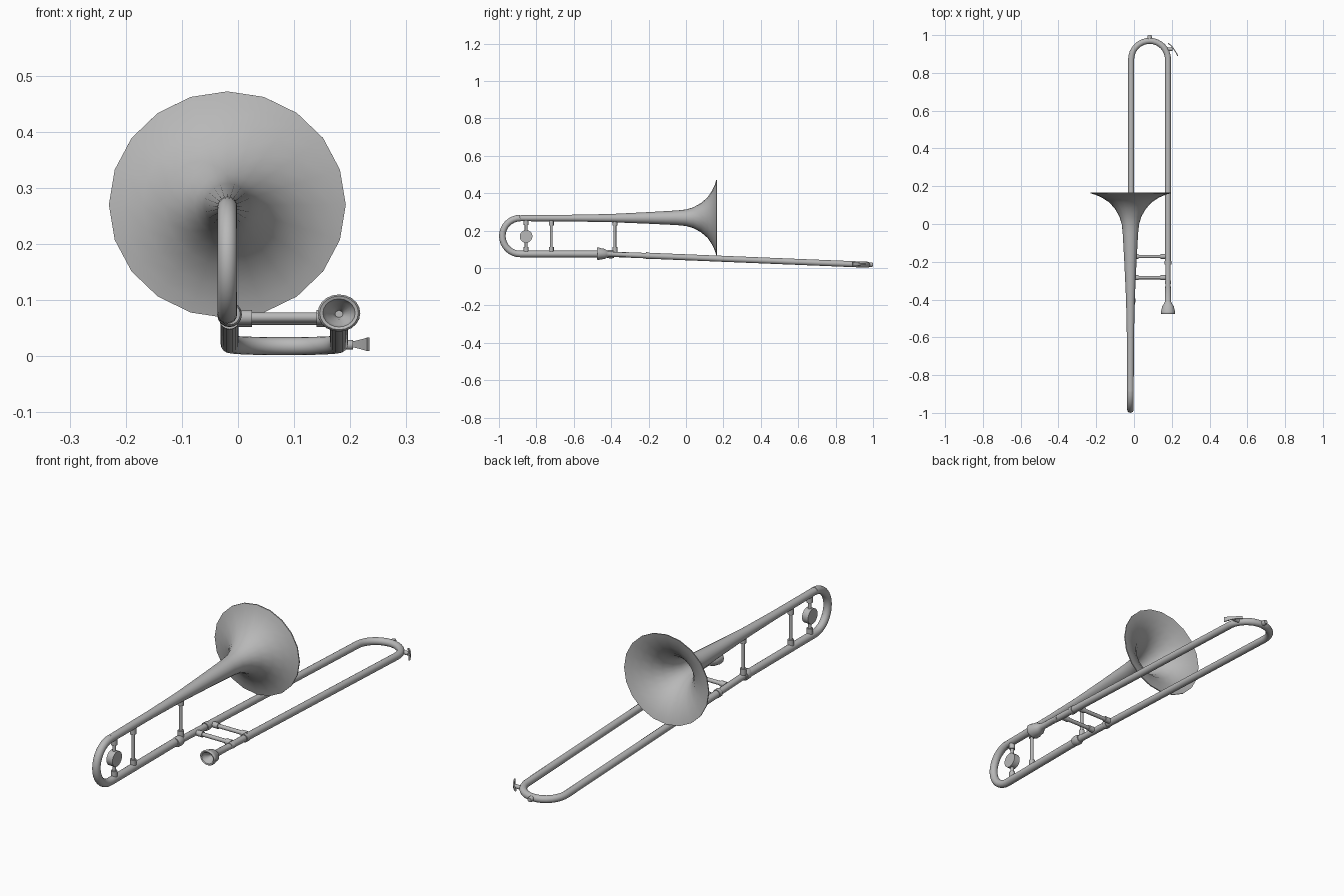
import bpy, bmesh
from math import pi, sin, cos, radians
from mathutils import Vector

cube = bpy.data.objects.get("Cube")
if cube:
    bpy.data.objects.remove(cube)

metal = bpy.data.materials.new("grey_metal")
metal.use_nodes = True
grey = (0.48, 0.48, 0.48, 1)
metal.diffuse_color = grey
metal.node_tree.nodes["Principled BSDF"].inputs["Base Color"].default_value = grey

X, Y, Z = Vector((1, 0, 0)), Vector((0, 1, 0)), Vector((0, 0, 1))
parts = []


def finish(name, bm):
    bmesh.ops.recalc_face_normals(bm, faces=bm.faces)
    mesh = bpy.data.meshes.new(name)
    bm.to_mesh(mesh)
    bm.free()
    mesh.materials.append(metal)
    ob = bpy.data.objects.new(name, mesh)
    bpy.context.collection.objects.link(ob)
    parts.append(ob)


def loft(name, points, radii, ref=X, axis=None, sides=16, squash=1):
    """Skin rings of the given radii along a path lying square to ref."""
    pts = [Vector(p) for p in points]
    if not isinstance(radii, (list, tuple)):
        radii = [radii] * len(pts)
    bm = bmesh.new()
    rings = []
    for i, (p, r) in enumerate(zip(pts, radii)):
        t = axis or (pts[min(i + 1, len(pts) - 1)] - pts[max(i - 1, 0)]).normalized()
        side = t.cross(ref).normalized()
        rings.append([bm.verts.new(p + r * (ref * squash * cos(a) + side * sin(a)))
                      for a in (2 * pi * k / sides for k in range(sides))])
    for a, b in zip(rings, rings[1:]):
        for k in range(sides):
            n = (k + 1) % sides
            bm.faces.new((a[k], a[n], b[n], b[k]))
    bm.faces.new(rings[0])
    bm.faces.new(rings[-1])
    finish(name, bm)


def brace(name, a, b, ref, thin=0.0075, thick=0.013, collar=0.028):
    """Thin rod with a collar at each end."""
    a, b = Vector(a), Vector(b)
    d = (b - a).normalized() * collar
    loft(name + "_rod", (a, b), thin, ref, sides=12)
    loft(name + "_collar_a", (a, a + d), thick, ref, sides=12)
    loft(name + "_collar_b", (b - d, b), thick, ref, sides=12)


# Main dimensions
BELL_X, BELL_Z, LOW_Z = -0.019, 0.267, 0.075
LEFT, RIGHT = -0.015, 0.18
BACK = -0.886


def slide_z(y):
    return 0.0575 - 0.041 * y


# Flared bell: outer skin, rim, then inner skin down to the throat
outer = [(BACK, .0165), (-.6, .018), (-.4, .022), (-.2, .031), (-.05, .039),
         (0, .044), (.04, .056), (.08, .078), (.115, .108), (.14, .145),
         (.155, .178), (.162, .202), (.167, .202)]
inner = [(y + .004, r - .004) for y, r in reversed(outer[3:-1])]
profile = outer + inner
loft("bell", [(BELL_X, y, BELL_Z + max(0, y + .4) * .005) for y, r in profile],
     [r for y, r in profile], axis=Y, sides=20, squash=1.045)

# Tuning bend and lower tube
mid, rad = (BELL_Z + LOW_Z) / 2, (BELL_Z - LOW_Z) / 2
bend = [(BELL_X, BACK - rad * sin(pi * i / 16), mid + rad * cos(pi * i / 16))
        for i in range(17)]
loft("tuning_bend", bend + [(BELL_X, -0.39, LOW_Z)], 0.0175)

# Slide: two long tubes joined by a half-circle bow
cx, bow = (LEFT + RIGHT) / 2, (RIGHT - LEFT) / 2
flat = [(LEFT, -0.21)]
flat += [(cx - bow * cos(pi * i / 16), 0.872 + bow * sin(pi * i / 16)) for i in range(17)]
flat += [(RIGHT, -0.2)]
loft("slide", [(x, y, slide_z(y)) for x, y in flat], 0.016, ref=Z)


def along_slide(name, x, rows, **kw):
    loft(name, [(x, y, slide_z(y)) for y, r in rows], [r for y, r in rows], axis=Y, **kw)


for side, x, start in (("left", LEFT, -0.4), ("right", RIGHT, -0.32)):
    along_slide(side + "_inner_slide", x, [(start, .0145), (-.19, .0145)])
    along_slide(side + "_slide_collar", x, [(-.215, .0185), (-.195, .0185)])
along_slide("joint_nut", LEFT, [(-.425, .019), (-.415, .022), (-.395, .022), (-.385, .018)])

# Mouthpiece with hollow cup
along_slide("mouthpiece", RIGHT,
            [(-.3, .0145), (-.32, .0125), (-.41, .014), (-.425, .02), (-.435, .027),
             (-.455, .03), (-.465, .033), (-.473, .033), (-.477, .03), (-.475, .025),
             (-.46, .02), (-.447, .01), (-.43, .006)], squash=1.15, sides=20)

# Hand braces
for i, y in enumerate((-0.172, -0.284)):
    brace("slide_brace_%d" % i, (LEFT + .012, y, slide_z(y)),
          (RIGHT - .012, y, slide_z(y)), Y, thin=0.009)
for i, y in enumerate((-0.72, -0.38)):
    brace("bell_brace_%d" % i, (BELL_X, y, LOW_Z + .01), (BELL_X, y, BELL_Z - .012), X)

# Balance weight on its stem
brace("weight_stem", (BELL_X, -.855, LOW_Z + .01), (BELL_X, -.855, BELL_Z - .01), X)
loft("balance_weight", [(BELL_X - .015, -.855, .169), (BELL_X + .015, -.855, .169)],
     0.034, ref=Y, sides=20)

# Bow bumper and water key
tip = 0.872 + bow
loft("bow_bumper", [(cx, tip, .018), (cx, tip + .022, .018), (cx, tip + .03, .018)],
     [.012, .012, .009], sides=12)
loft("water_key_post", [(.17, .925, .02), (.205, .925, .02)], 0.009, ref=Y, sides=10)
bm = bmesh.new()
rows = []
for x, y, h in ((.178, .955, .006), (.195, .942, .006), (.208, .925, .006),
                (.22, .907, .009), (.23, .888, .012)):
    rows.append([bm.verts.new((x + dx, y + dx, .021 + dz))
                 for dx, dz in ((0, -h), (.004, -h), (.004, h), (0, h))])
for a, b in zip(rows, rows[1:]):
    for k in range(4):
        n = (k + 1) % 4
        bm.faces.new((a[k], a[n], b[n], b[k]))
bm.faces.new(rows[0])
bm.faces.new(rows[-1])
finish("water_key_lever", bm)

# Smooth shading with crisp edges
bpy.ops.object.select_all(action="DESELECT")
for ob in parts:
    ob.select_set(True)
bpy.context.view_layer.objects.active = parts[0]
bpy.ops.object.shade_smooth_by_angle(angle=radians(40))
